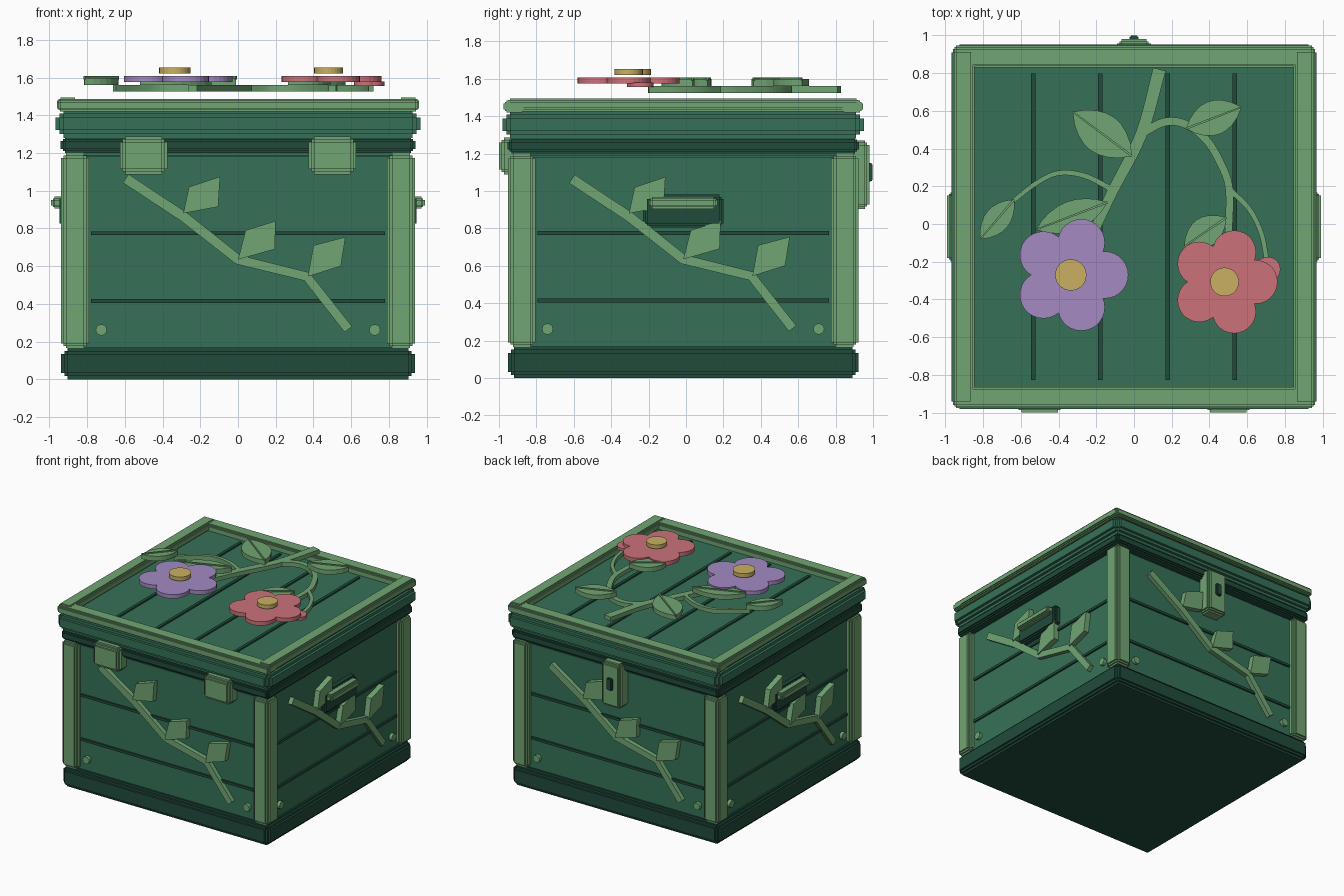
import bpy, bmesh, math
from mathutils import Vector, Matrix

if "Cube" in bpy.data.objects:
    bpy.data.objects.remove(bpy.data.objects["Cube"])

CY = -0.015  # centre of the chest in y


def material(name, rgb):
    m = bpy.data.materials.new(name)
    lin = [((c / 255 + 0.055) / 1.055) ** 2.4 for c in rgb]
    m.diffuse_color = (*lin, 1)
    m.use_nodes = True
    m.node_tree.nodes["Principled BSDF"].inputs["Base Color"].default_value = m.diffuse_color
    return m


DARK = material("dark green", (32, 75, 59))
MID = material("chest green", (54, 113, 87))
LIGHT = material("leaf green", (113, 165, 115))
PURPLE = material("purple", (164, 138, 194))
PINK = material("pink", (203, 114, 122))
GOLD = material("gold", (202, 176, 98))

# side 0 faces the front; each step turns a quarter counter-clockwise
SIDE = [Matrix.Translation((0, CY, 0)) @ Matrix.Rotation(k * math.pi / 2, 4, 'Z') for k in range(4)]
# maps (u, v, depth outwards) on the front side to space
WALL = [s @ Matrix(((1, 0, 0, 0), (0, 0, -1, 0), (0, 1, 0, 0), (0, 0, 0, 1))) for s in SIDE]


def finish(name, bm, mat, matrix):
    bm.transform(matrix)
    bmesh.ops.recalc_face_normals(bm, faces=bm.faces[:])
    me = bpy.data.meshes.new(name)
    bm.to_mesh(me)
    bm.free()
    me.materials.append(mat)
    ob = bpy.data.objects.new(name, me)
    bpy.context.collection.objects.link(ob)
    return ob


def box(name, mat, x, y, z, step=0.0, matrix=SIDE[0]):
    """Box from ranges; step > 0 gives stepped edges made of three crossing boxes."""
    bm = bmesh.new()
    lo, hi = Vector((x[0], y[0], z[0])), Vector((x[1], y[1], z[1]))
    for axis in range(3 if step else 1):
        size = hi - lo
        if step:
            for i in range(3):
                if i != axis:
                    size[i] -= 2 * step
            # the two crossing boxes are also trimmed on the other axes
        m = Matrix.Translation((lo + hi) / 2) @ Matrix.Diagonal((*size, 1))
        bmesh.ops.create_cube(bm, size=1, matrix=m)
    if step:
        # fill between the slabs so that only edges and corners are stepped
        for axis in range(3):
            size = hi - lo
            size[axis] -= 2 * step
            for i in range(3):
                if i != axis:
                    size[i] -= step
            m = Matrix.Translation((lo + hi) / 2) @ Matrix.Diagonal((*size, 1))
            bmesh.ops.create_cube(bm, size=1, matrix=m)
    return finish(name, bm, mat, matrix)


def prism(name, mat, polys, lo, hi, matrix=Matrix()):
    """Extrude flat outlines between two depths."""
    bm = bmesh.new()
    for poly in polys:
        f = bm.faces.new([bm.verts.new((p[0], p[1], lo)) for p in poly])
        r = bmesh.ops.extrude_face_region(bm, geom=[f])
        for v in r["geom"]:
            if isinstance(v, bmesh.types.BMVert):
                v.co.z = hi
    return finish(name, bm, mat, matrix)


def circle(cx, cy, r, n=28):
    return [(cx + r * math.cos(i * math.tau / n), cy + r * math.sin(i * math.tau / n)) for i in range(n)]


def smooth_path(pts, n=6):
    p = [Vector(q) for q in pts]
    p = [2 * p[0] - p[1]] + p + [2 * p[-1] - p[-2]]
    out = []
    for a, b, c, d in zip(p, p[1:], p[2:], p[3:]):
        for i in range(n):
            t = i / n
            out.append(0.5 * (2 * b + (c - a) * t + (2 * a - 5 * b + 4 * c - d) * t * t
                              + (3 * b - a - 3 * c + d) * t ** 3))
    return out + [p[-2]]


def ribbon(pts, w0, w1):
    """Outline of a strip along a path with a tapering width."""
    p = [Vector(q) for q in pts]
    left, right = [], []
    for i, q in enumerate(p):
        t = (p[min(i + 1, len(p) - 1)] - p[max(i - 1, 0)]).normalized()
        h = (w0 + (w1 - w0) * i / (len(p) - 1)) / 2
        s = Vector((-t.y, t.x)) * h
        left.append(q + s)
        right.append(q - s)
    return left + right[::-1]


def leaf(a, b, half, n=8):
    a, b = Vector(a), Vector(b)
    d = b - a
    s = Vector((-d.y, d.x)).normalized() * half
    prof = [(i / n, math.sin(math.pi * i / n) ** 0.8) for i in range(n + 1)]
    return [a + d * t + s * w for t, w in prof] + [a + d * t - s * w for t, w in prof[-2:0:-1]]


# chest body, plinth, band and lid
box("plinth", DARK, (-.937, .937), (-.937, .937), (0, .168), .033)
box("body", MID, (-.89, .89), (-.89, .89), (.13, 1.2), .02)
box("band", DARK, (-.94, .94), (-.94, .94), (1.2, 1.285), .022)
box("lid", MID, (-.967, .967), (-.967, .967), (1.28, 1.43), .042)

# lid frame and plank seams
for s in (0, 2):
    box("lid_rail_long", LIGHT, (-.96, .96), (-.96, -.845), (1.42, 1.485), .016, SIDE[s])
    box("lid_rail_side", LIGHT, (-.945, .945), (-.96, -.845), (1.425, 1.495), .018, SIDE[s + 1])
for x in (-.533, -.178, .178, .533):
    box("lid_seam", DARK, (x - .012, x + .012), (-.812, .812), (1.42, 1.442))

# decoration repeated on the four walls
TWIG = [(-.595, 1.065), (-.285, .86), (0, .635), (.365, .545), (.585, .265)]
TWIG_LEAVES = [[(-.29, .88), (-.26, 1.02), (-.095, 1.075), (-.105, .915)],
               [(0, .635), (.04, .79), (.2, .84), (.195, .69)],
               [(.37, .545), (.4, .71), (.57, .755), (.545, .60)]]
for s in range(4):
    box("corner_post", LIGHT, (.79, .937), (-.937, -.79), (.165, 1.2), .026, SIDE[s])
    for z in (.415, .775):
        box("wall_seam", DARK, (-.78, .78), (-.904, -.88), (z - .01, z + .01), 0, SIDE[s])
    prism("twig", LIGHT, [ribbon(TWIG, .055, .05)], .88, .925, WALL[s])
    prism("twig_leaves", LIGHT, TWIG_LEAVES, .885, .935, WALL[s])
    prism("studs", LIGHT, [circle(x, .262, .03, 12) for x in (-.725, .725)], .88, .915, WALL[s])

# front hinges, side handles and back latch
for x in (-.5, .5):
    box("hinge", LIGHT, (x - .125, x + .125), (-.985, -.86), (1.087, 1.287), .028)
for s in (1, 3):
    box("handle_plate", DARK, (-.215, .215), (-.945, -.87), (.805, .98), .022, SIDE[s])
    box("handle_bar", LIGHT, (-.183, .183), (-.99, -.91), (.905, .968), .017, SIDE[s])
box("latch", LIGHT, (-.09, .09), (-.995, -.87), (.905, 1.27), .024, SIDE[2])
box("keyhole", DARK, (-.024, .024), (-1.013, -.96), (1.05, 1.15), .008, SIDE[2])

# vine on the lid
STEM = [(.135, .82), (.04, .48), (-.12, .16), (-.24, -.1)]
RIGHT = [(.04, .48), (.16, .54), (.27, .53), (.38, .45), (.46, .32), (.505, .18), (.5, -.08)]
SHOOT = [(.5, .19), (.61, .08), (.675, -.05), (.705, -.2)]
LEFT = [(-.11, .18), (-.26, .255), (-.4, .27), (-.52, .215), (-.655, .11)]
for name, pts, w0, w1 in (("vine_stem", STEM, .07, .05), ("vine_right", RIGHT, .045, .04),
                          ("vine_shoot", SHOOT, .028, .026), ("vine_left", LEFT, .03, .024)):
    prism(name, LIGHT, [ribbon(smooth_path(pts), w0, w1)], 1.525, 1.56)

# vine leaves with raised midribs
for a, b, half in (((-.01, .36), (-.325, .595), .108), ((.275, .505), (.57, .62), .092),
                   ((-.635, .13), (-.815, -.08), .068), ((-.14, .115), (-.52, -.03), .08),
                   ((.49, .035), (.265, -.12), .08)):
    prism("vine_leaf", LIGHT, [leaf(a, b, half)], 1.56, 1.598)
    prism("leaf_midrib", LIGHT, [ribbon([a, b], .012, .008)], 1.59, 1.607)

# flowers and bud
for name, mat, x, y, reach, r, core in (("purple_flower", PURPLE, -.335, -.27, .18, .125, .083),
                                        ("pink_flower", PINK, .48, -.307, .165, .116, .076)):
    petals = [circle(x + reach * math.cos(k * math.tau / 5), y + reach * math.sin(k * math.tau / 5), r)
              for k in range(5)]
    prism(name + "_petals", mat, petals + [circle(x, y, reach * .8)], 1.575, 1.608)
    prism(name + "_centre", GOLD, [circle(x, y, core)], 1.62, 1.652)
prism("bud", PINK, [circle(.71, -.24, .066), circle(.68, -.25, .066)], 1.555, 1.58)
